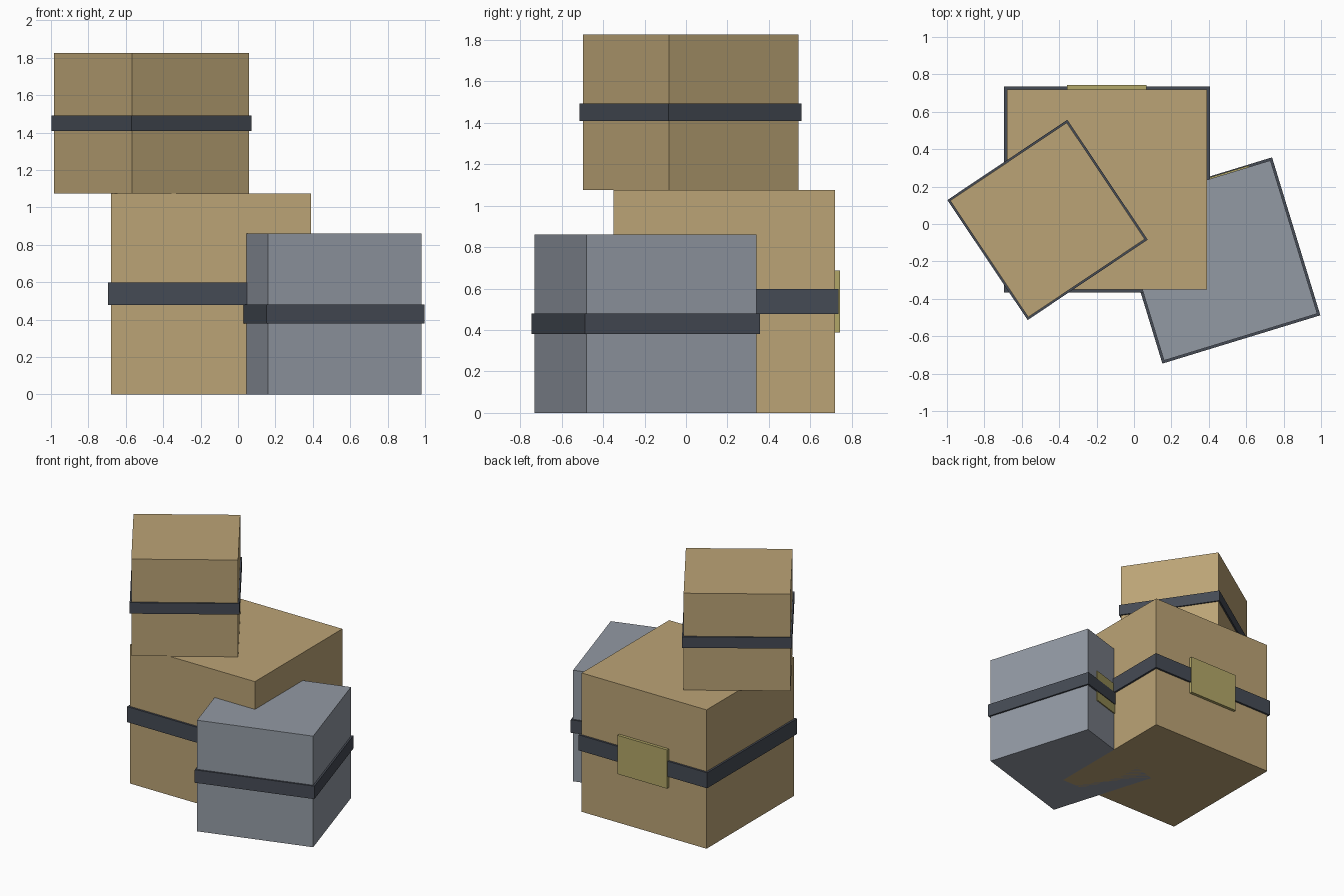
import bpy
from math import radians
from mathutils import Matrix, Vector

if "Cube" in bpy.data.objects:
    bpy.data.objects.remove(bpy.data.objects["Cube"])


def material(name, rgb):
    m = bpy.data.materials.new(name)
    m.diffuse_color = (*rgb, 1)
    m.use_nodes = True
    m.node_tree.nodes["Principled BSDF"].inputs["Base Color"].default_value = m.diffuse_color
    return m


TAN = material("cardboard", (0.50, 0.37, 0.18))
GREY = material("grey_card", (0.29, 0.32, 0.37))
DARK = material("strap_dark", (0.06, 0.07, 0.09))
YELLOW = material("label_yellow", (0.45, 0.39, 0.14))


def block(name, frame, offset, size, mat):
    """Cuboid placed at an offset inside a crate's own turned frame."""
    bpy.ops.mesh.primitive_cube_add(size=1)
    ob = bpy.context.object
    ob.name = name
    ob.data.transform(Matrix.Diagonal((*size, 1)))
    ob.matrix_world = frame @ Matrix.Translation(Vector(offset))
    ob.data.materials.append(mat)


def crate(name, x, y, base, side, height, angle, mat, strap_height, strap_out):
    """Box with a strap around its middle; returns its centre frame."""
    frame = (Matrix.Translation((x, y, base + height / 2))
             @ Matrix.Rotation(radians(angle), 4, 'Z'))
    block(name, frame, (0, 0, 0), (side, side, height), mat)
    wide = side + 2 * strap_out
    block(name + "_strap", frame, (0, 0, 0), (wide, wide, strap_height), DARK)
    return frame


# Three crates: large base, grey one pushed into its corner, small one on top
large = crate("large_crate", -0.145, 0.185, 0, 1.07, 1.075, 0, TAN, 0.12, 0.015)
grey = crate("grey_crate", 0.445, -0.195, 0, 0.857, 0.86, 17, GREY, 0.1, 0.013)
crate("small_crate", -0.4625, 0.022, 1.075, 0.75, 0.75, 33.8, TAN, 0.085, 0.011)

# Labels on the back faces
block("large_label", large, (0, 0.538, 0), (0.425, 0.04, 0.30), YELLOW)
block("grey_label", grey, (0.13, 0.4285, 0), (0.36, 0.016, 0.25), YELLOW)
